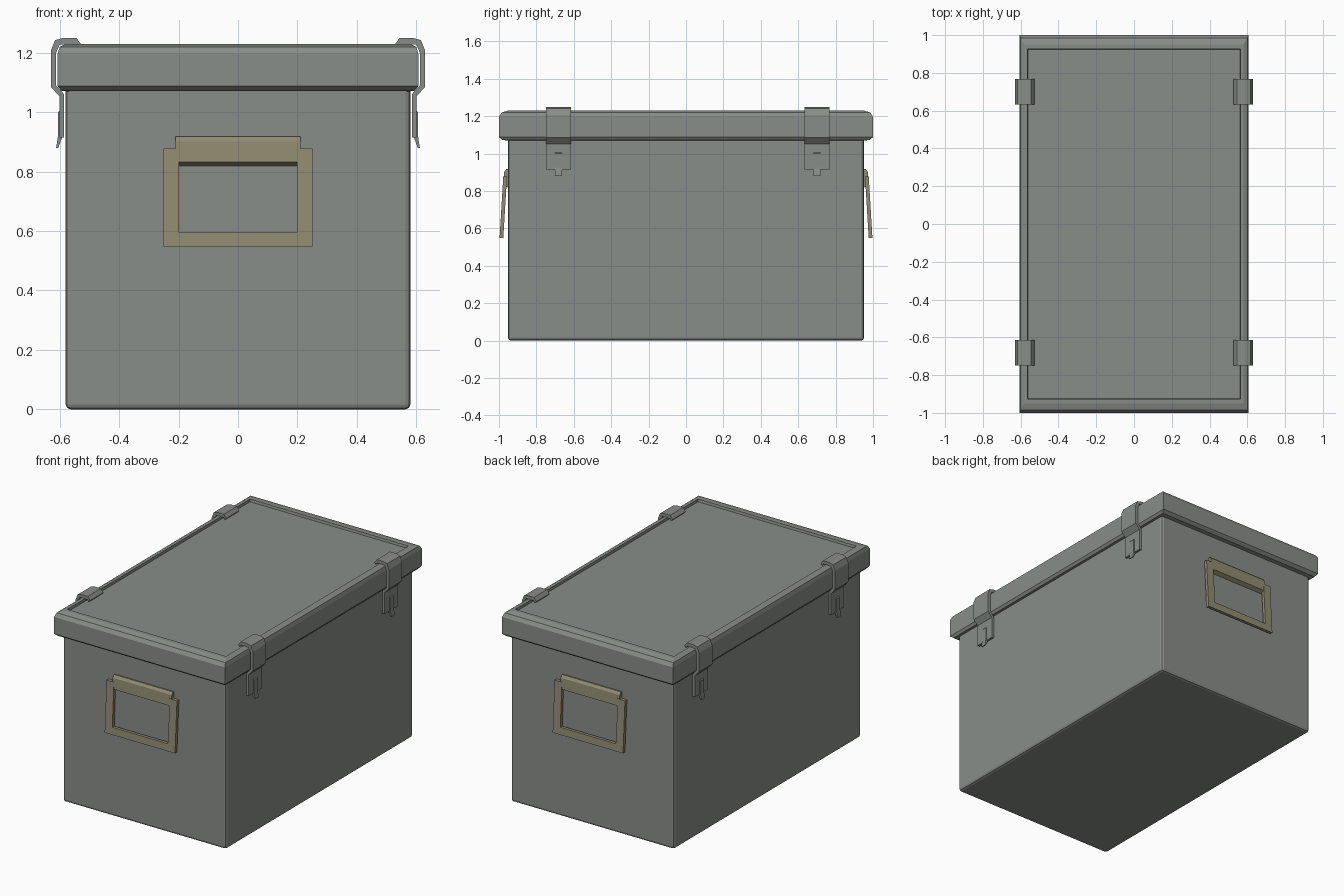
import bpy, bmesh, math
from mathutils import Vector

if "Cube" in bpy.data.objects:
    bpy.data.objects.remove(bpy.data.objects["Cube"])


def material(name, color):
    m = bpy.data.materials.new(name)
    m.use_nodes = True
    m.diffuse_color = (*color, 1)
    m.node_tree.nodes["Principled BSDF"].inputs["Base Color"].default_value = (*color, 1)
    return m


GREY = material("grey green metal", (0.25, 0.27, 0.25))
KHAKI = material("khaki metal", (0.28, 0.26, 0.165))


def finish(name, bm, mat):
    bmesh.ops.recalc_face_normals(bm, faces=bm.faces)
    me = bpy.data.meshes.new(name)
    bm.to_mesh(me)
    bm.free()
    me.materials.append(mat)
    ob = bpy.data.objects.new(name, me)
    bpy.context.collection.objects.link(ob)
    return ob


def bevel(ob, width, segments=1):
    mod = ob.modifiers.new("bevel", "BEVEL")
    mod.width, mod.segments = width, segments


def box(name, x, y, z, mat):
    """Box spanning the given (low, high) ranges."""
    bm = bmesh.new()
    bmesh.ops.create_cube(bm, size=1)
    for v in bm.verts:
        v.co = Vector([(a + b) / 2 + c * (b - a) for (a, b), c in zip((x, y, z), v.co)])
    return finish(name, bm, mat)


def stack(name, rings, mat):
    """Closed shell through rectangles given as (half x, half y, z)."""
    bm = bmesh.new()
    loops = [[bm.verts.new((sx * hx, sy * hy, z))
              for sx, sy in ((-1, -1), (1, -1), (1, 1), (-1, 1))] for hx, hy, z in rings]
    for a, b in zip(loops, loops[1:]):
        for i in range(4):
            j = (i + 1) % 4
            bm.faces.new((a[i], a[j], b[j], b[i]))
    bm.faces.new(loops[0])
    bm.faces.new(loops[-1])
    return finish(name, bm, mat)


def extrude(name, points, offset, mat):
    """Flat outline pushed along an offset vector."""
    bm = bmesh.new()
    face = bm.faces.new([bm.verts.new(p) for p in points])
    geom = bmesh.ops.extrude_face_region(bm, geom=[face])["geom"]
    bmesh.ops.translate(bm, vec=offset, verts=[v for v in geom if isinstance(v, bmesh.types.BMVert)])
    return finish(name, bm, mat)


# Box body with chamfered edges
body = box("box_body", (-0.58, 0.58), (-0.952, 0.952), (0, 1.1), GREY)
bevel(body, 0.016, 2)

# Overhanging lid with a sloped rim and a sunken top panel
stack("lid", [(0.575, 0.945, 1.07), (0.595, 0.98, 1.072), (0.607, 1.0, 1.088), (0.607, 1.0, 1.197),
              (0.6, 0.985, 1.22), (0.58, 0.95, 1.23), (0.564, 0.927, 1.23),
              (0.562, 0.924, 1.214)], GREY)

# Clips hooking over the lid on both long sides
HOOK = [(0.527, 1.227), (0.544, 1.25), (0.588, 1.25), (0.616, 1.242), (0.63, 1.207),
        (0.63, 1.085), (0.6, 1.052), (0.6, 0.915), (0.585, 0.915), (0.585, 1.06),
        (0.612, 1.09), (0.612, 1.2), (0.6, 1.228), (0.545, 1.228), (0.537, 1.215)]
LEVER = [(0.59, 1.02), (0.605, 1.0), (0.605, 0.925), (0.612, 0.88), (0.605, 0.88), (0.59, 0.92)]
for side, s in (("left", 1), ("right", -1)):
    for end, y in (("front", -0.682), ("back", 0.7)):
        for part, outline, w in (("clip", HOOK, 0.134), ("clip_lever", LEVER, 0.036)):
            extrude(f"{end}_{side}_{part}", [(s * x, y - w / 2, z) for x, z in outline],
                    (0, w, 0), GREY)

# Hinged carrying handles on both short ends
HINGE = [(0.945, 0.918), (0.96, 0.918), (0.972, 0.902), (0.977, 0.832), (0.945, 0.815)]
for end, s in (("front", -1), ("back", 1)):
    extrude(f"{end}_handle_hinge", [(-0.21, s * y, z) for y, z in HINGE], (0.42, 0, 0), KHAKI)
    # U-shaped frame leaning outward towards its lower edge
    outline = [(-0.25, 0.878), (-0.25, 0.548), (0.25, 0.548), (0.25, 0.878),
               (0.198, 0.878), (0.198, 0.595), (-0.198, 0.595), (-0.198, 0.878)]
    extrude(f"{end}_handle_frame",
            [(x, s * (0.957 + (0.878 - z) * 0.06), z) for x, z in outline],
            (0, s * 0.02, 0), KHAKI)
